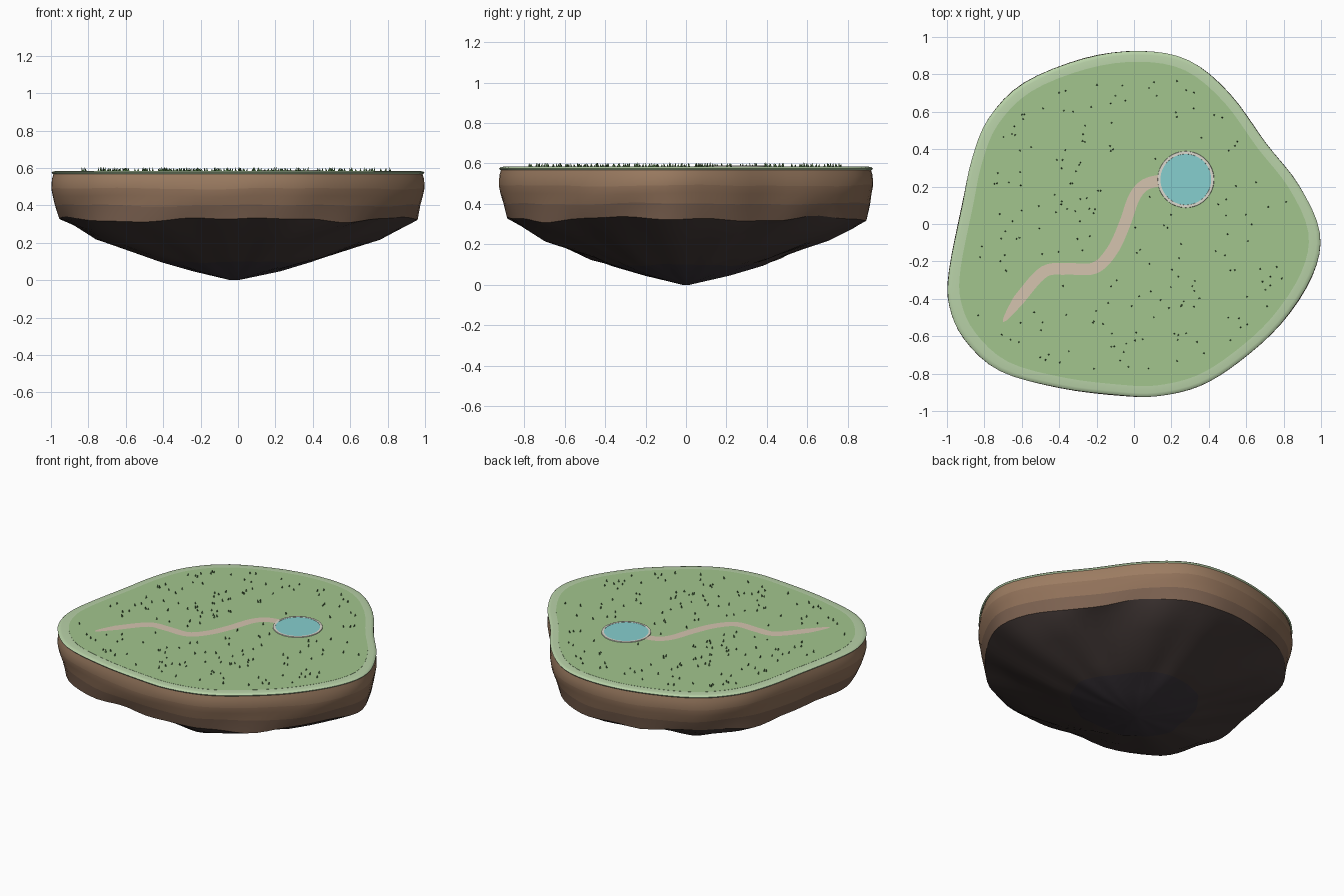
import bpy, bmesh, math, random
from mathutils import Vector
from mathutils.geometry import interpolate_bezier

if "Cube" in bpy.data.objects:
    bpy.data.objects.remove(bpy.data.objects["Cube"])

random.seed(4)
TOP = 0.585


def material(name, rgb):
    m = bpy.data.materials.new(name)
    m.diffuse_color = (*rgb, 1)
    m.use_nodes = True
    m.node_tree.nodes["Principled BSDF"].inputs["Base Color"].default_value = m.diffuse_color
    return m


def spline(pts, steps, closed):
    """Smooth curve through the given 2D points."""
    n, out = len(pts), []
    P = [Vector((x, y, 0)) for x, y in pts]
    get = (lambda i: P[i % n]) if closed else (lambda i: P[max(0, min(n - 1, i))])
    for i in range(n if closed else n - 1):
        a, b = get(i), get(i + 1)
        ta, tb = (b - get(i - 1)) / 6, (get(i + 2) - a) / 6
        out += interpolate_bezier(a, a + ta, b - tb, b, steps + 1)[:-1]
    return out if closed else out + [P[-1]]


def finish(name, bm, mats, angle=40):
    bmesh.ops.recalc_face_normals(bm, faces=bm.faces)
    me = bpy.data.meshes.new(name)
    bm.to_mesh(me)
    bm.free()
    ob = bpy.data.objects.new(name, me)
    bpy.context.collection.objects.link(ob)
    for m in mats:
        me.materials.append(m)
    bpy.ops.object.select_all(action='DESELECT')
    ob.select_set(True)
    bpy.context.view_layer.objects.active = ob
    bpy.ops.object.shade_smooth_by_angle(angle=math.radians(angle))
    return ob


def loft(name, rings, mats, strip_mats, cap_start=False, cap_end=False, angle=40):
    bm = bmesh.new()
    loops = [[bm.verts.new(p) for p in r] for r in rings]
    n = len(rings[0])
    for k in range(len(loops) - 1):
        a, b = loops[k], loops[k + 1]
        for i in range(n):
            j = (i + 1) % n
            bm.faces.new((a[i], a[j], b[j], b[i])).material_index = strip_mats[k]
    if cap_start:
        bm.faces.new(loops[0])
    if cap_end:
        bm.faces.new(loops[-1]).material_index = strip_mats[-1]
    return finish(name, bm, mats, angle)


# island outline
outline = spline([(.03, .93), (.29, .88), (.51, .70), (.70, .44), (.88, .21), (.99, -.04),
                  (.95, -.27), (.78, -.53), (.56, -.73), (.35, -.86), (.12, -.915),
                  (-.08, -.91), (-.40, -.87), (-.72, -.78), (-.91, -.61), (-.99, -.43),
                  (-.99, -.24), (-.92, .11), (-.87, .35), (-.78, .57), (-.59, .76),
                  (-.27, .89)], 4, True)
xs, ys = [p.x for p in outline], [p.y for p in outline]
cx, cy = (max(xs) + min(xs)) / 2, (max(ys) + min(ys)) / 2
k = 2 / (max(xs) - min(xs))
outline = [Vector(((p.x - cx) * k, (p.y - cy) * k, 0)) for p in outline]


def ring(s, z, rough=0.0, zr=0.0, phase=0.0, dx=0.0):
    out = []
    for p in outline:
        a = math.atan2(p.y, p.x)
        w = .5 * math.sin(5 * a + phase) + .3 * math.sin(9 * a + 2 * phase) + .2 * math.sin(16 * a)
        f = s * (1 - rough * (.5 + .5 * w))
        out.append((p.x * f + dx, p.y * f, z + zr * w))
    return out


# soil wall in three strata
soil = [material('soil_upper', (.33, .20, .12)), material('soil_middle', (.28, .165, .10)),
        material('soil_lower', (.20, .12, .08))]
loft('soil_wall', [ring(.985, .574), ring(.995, .54), ring(1, .49, .004, .006, 1),
                   ring(.995, .45, .01, .006, 1), ring(.985, .40, .015, .008, 2),
                   ring(.97, .325, .025, .018, 3)],
     soil, [0, 0, 1, 1, 2], cap_start=True)

# tapering rock underside with darker core
rock = [material('rock', (.062, .045, .042)), material('rock_core', (.047, .038, .047))]
loft('rock_underside', [ring(.97, .325, .025, .018, 3), ring(.90, .285, .04, .015, 4),
                        ring(.77, .225, .05, .012, 5), ring(.52, .132, .06, .010, 1),
                        ring(.42, .098, .06, .006, 2, -.005), ring(.24, .048, .05, .004, 3, -.01),
                        ring(.02, .0, 0, 0, 0, -.02)],
     rock, [0, 0, 0, 0, 1, 1], cap_end=True)

# lawn and its rounded pale rim
lawn = material('lawn', (.36, .56, .27))
edge = material('lawn_edge', (.48, .64, .39))
loft('lawn', [ring(.935, TOP), ring(.935, TOP - .01)], [lawn], [0], cap_start=True)
loft('lawn_rim', [ring(.93, TOP - .001), ring(.975, TOP - .001), ring(.99, TOP - .004),
                  ring(.997, TOP - .010), ring(.99, TOP - .018)], [edge], [0] * 4)

# winding footpath
path = spline([(-.69, -.51), (-.60, -.385), (-.48, -.255), (-.36, -.24), (-.21, -.235),
               (-.115, -.14), (-.05, 0), (0, .14), (.06, .21), (.15, .235)], 6, False)
bm = bmesh.new()
prev = None
for i, p in enumerate(path):
    t = (path[min(i + 1, len(path) - 1)] - path[max(i - 1, 0)]).normalized()
    w = .031 * min(1, .35 + i * .13)
    side = Vector((-t.y, t.x, 0)) * w
    up = Vector((0, 0, TOP + .0025))
    cur = [bm.verts.new(p + side + up), bm.verts.new(p - side + up)]
    if prev:
        bm.faces.new((prev[0], prev[1], cur[1], cur[0]))
    else:
        tip = bm.verts.new(p - t * .018 + up)
        bm.faces.new((tip, cur[1], cur[0]))
    prev = cur
finish('footpath', bm, [material('path_sand', (.66, .55, .43))])

# pond with a pale shore
POND = Vector((.277, .238, 0))


def circle(r, z):
    return [(POND.x + r * math.cos(a), POND.y + r * math.sin(a), z)
            for a in (math.tau * i / 48 for i in range(48))]


loft('pond_shore', [circle(.152, TOP - .002), circle(.150, TOP + .004), circle(.136, TOP + .004),
                    circle(.134, TOP - .002)], [material('shore', (.72, .70, .62))], [0] * 3)
loft('pond_water', [circle(.137, TOP + .003), circle(.137, TOP - .002)],
     [material('water', (.24, .62, .62))], [0], cap_start=True)


# scattered grass blades, kept off the path and pond
def inside(x, y, s=.88):
    hit = False
    for i, p in enumerate(outline):
        q = outline[i - 1]
        if (p.y * s > y) != (q.y * s > y):
            if x < s * (p.x + (q.x - p.x) * (y / s - p.y) / (q.y - p.y)):
                hit = not hit
    return hit


bm = bmesh.new()
count = 0
while count < 190:
    c = Vector((random.uniform(-.95, .95), random.uniform(-.9, .9), 0))
    if not inside(c.x, c.y) or (c - POND).length < .18 or min((c - p).length for p in path) < .06:
        continue
    h = random.uniform(.012, .02)
    a0 = random.uniform(0, math.tau)
    base = [bm.verts.new(c + Vector((.006 * math.cos(a0 + j * math.tau / 3),
                                     .006 * math.sin(a0 + j * math.tau / 3), TOP - .001)))
            for j in range(3)]
    tip = bm.verts.new(c + Vector((.004 * math.cos(a0), .004 * math.sin(a0), TOP + h)))
    for j in range(3):
        bm.faces.new((base[j], base[(j + 1) % 3], tip))
    count += 1
finish('grass_blades', bm, [material('grass_blade', (.10, .22, .07))], 20)
